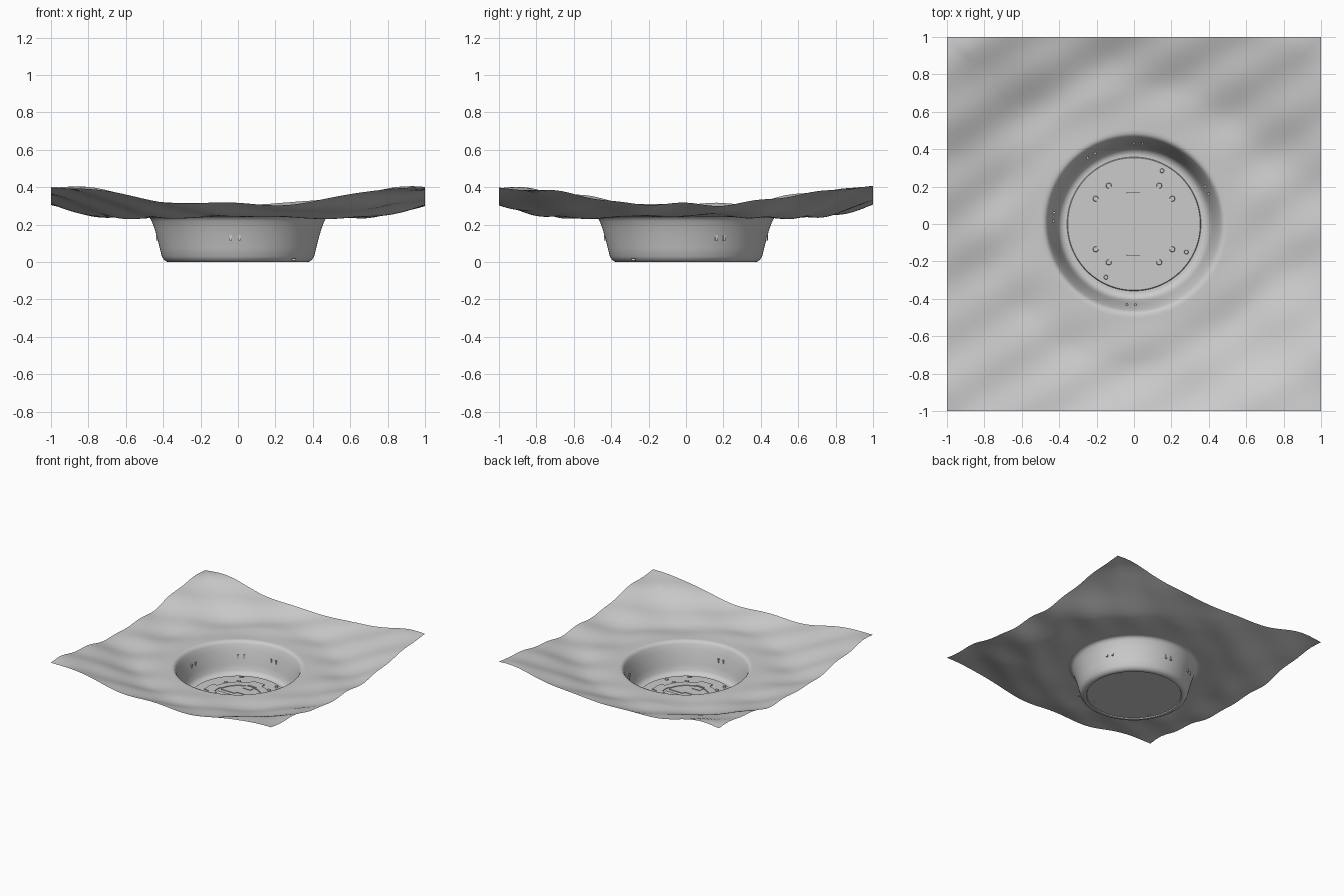
import bpy, bmesh, math
from math import sin, cos, pi, radians
from mathutils import Matrix, Vector

cube = bpy.data.objects.get("Cube")
if cube:
    bpy.data.objects.remove(cube, do_unlink=True)

grey = bpy.data.materials.new("light grey")
grey.use_nodes = True
colour = (0.6, 0.6, 0.6, 1)
grey.diffuse_color = colour
grey.node_tree.nodes["Principled BSDF"].inputs["Base Color"].default_value = colour

FLOOR = 0.008
SEGMENTS = 192
TERRAIN_RINGS = 60


def finish(name, bm, smooth_angle=40):
    mesh = bpy.data.meshes.new(name)
    bm.to_mesh(mesh)
    bm.free()
    mesh.materials.append(grey)
    obj = bpy.data.objects.new(name, mesh)
    bpy.context.collection.objects.link(obj)
    bpy.ops.object.select_all(action='DESELECT')
    obj.select_set(True)
    bpy.context.view_layer.objects.active = obj
    bpy.ops.object.shade_smooth_by_angle(angle=radians(smooth_angle))
    return obj


def smoothstep(a, b, v):
    t = min(max((v - a) / (b - a), 0), 1)
    return t * t * (3 - 2 * t)


def height(x, y):
    """Flat around the pit, rising to the corners, with crossing ripples."""
    r = math.hypot(x, y)
    ripples = -0.006 * sin(11 * x - 18 * y)
    ripples += 0.005 * cos(7 * x + 12 * y)
    ripples += 0.004 * (cos(7.85 * x) + cos(7.85 * y))
    rise = 0.15 * smoothstep(0.72, 1.36, r)
    return 0.243 + rise + ripples * smoothstep(0.45, 0.8, r)


def polar(r, a, z=0.0):
    return Vector((r * cos(a), r * sin(a), z))


# Ground sheet with the pit: rings run from the square edge down to the floor
bm = bmesh.new()
angles = [2 * pi * i / SEGMENTS for i in range(SEGMENTS)]
rings = []
for k in range(TERRAIN_RINGS + 1):
    t = 1 - k / TERRAIN_RINGS
    ring = []
    for a in angles:
        edge = 1 / max(abs(cos(a)), abs(sin(a)))
        p = polar(0.5 + (edge - 0.5) * t, a)
        p.z = height(p.x, p.y)
        ring.append(bm.verts.new(p))
    rings.append(ring)
pit_profile = [(0.485, 0.242), (0.472, 0.236), (0.462, 0.22), (0.447, 0.18),
               (0.432, 0.13), (0.418, 0.075), (0.407, 0.03), (0.395, 0.011),
               (0.38, 0.002), (0.37, 0), (0.358, 0), (0.354, FLOOR)]
for r, z in pit_profile:
    rings.append([bm.verts.new(polar(r, a, z)) for a in angles])
for outer, inner in zip(rings, rings[1:]):
    for i in range(SEGMENTS):
        j = (i + 1) % SEGMENTS
        bm.faces.new((outer[i], outer[j], inner[j], inner[i]))
bm.faces.new(rings[-1])
finish("ground_with_pit", bm)


def prism(bm, points, z0, z1):
    """Solid plate from a flat outline."""
    low = [bm.verts.new((x, y, z0)) for x, y in points]
    high = [bm.verts.new((x, y, z1)) for x, y in points]
    bm.faces.new(low[::-1])
    bm.faces.new(high)
    for i in range(len(points)):
        j = (i + 1) % len(points)
        bm.faces.new((low[i], low[j], high[j], high[i]))


# Floor ring with a square tab on each of its four sides
bm = bmesh.new()
steps = 144
loops = []
for i in range(steps):
    a = 2 * pi * (i + 0.5) / steps
    off = (a + pi / 4) % (pi / 2) - pi / 4
    outer = 0.27 / cos(off) if abs(off) < 0.21 else 0.235
    inner = 0.19 if abs(off) < 0.21 else 0.175
    loops.append([bm.verts.new(polar(r, a, z)) for r, z in
                  ((inner, FLOOR), (inner, FLOOR + 0.006),
                   (outer, FLOOR + 0.006), (outer, FLOOR))])
for i, loop in enumerate(loops):
    after = loops[(i + 1) % steps]
    for k in range(3):
        bm.faces.new((loop[k], loop[k + 1], after[k + 1], after[k]))
bmesh.ops.recalc_face_normals(bm, faces=bm.faces)
finish("tabbed_floor_ring", bm)

# Two half discs with notches, divided by a slot
for side, name in ((1, "back_half_disc"), (-1, "front_half_disc")):
    bm = bmesh.new()
    arc = [(0.168 * cos(a), 0.168 * sin(a))
           for a in (radians(6 + 168 * i / 40) for i in range(41))]
    notch = [(-0.04, 0.0176), (-0.04, 0.04), (0.04, 0.04), (0.04, 0.0176)]
    outline = [(x, side * y) for x, y in arc + notch]
    prism(bm, outline, FLOOR, FLOOR + 0.005)
    step = [(-0.04, 0.12), (0.03, 0.12), (0.03, 0.17), (-0.04, 0.17)]
    prism(bm, [(x, side * y) for x, y in step], FLOOR, FLOOR + 0.009)
    bmesh.ops.recalc_face_normals(bm, faces=bm.faces)
    finish(name, bm)


def studs(name, places, radius, z, tall):
    bm = bmesh.new()
    for x, y in places:
        bmesh.ops.create_cone(bm, cap_ends=True, segments=16, radius1=radius,
                              radius2=radius * 0.85, depth=tall,
                              matrix=Matrix.Translation((x, y, z + tall / 2)))
    finish(name, bm)


# Bolts around the ring and small studs on the floor
bolts = [(sx * x, sy * y) for x, y in ((0.135, 0.205), (0.205, 0.135))
         for sx in (1, -1) for sy in (1, -1)]
studs("ring_bolts", bolts, 0.015, FLOOR, 0.01)
studs("floor_studs", [(0.15, 0.285), (0.3, -0.28), (-0.15, -0.285), (0.28, -0.15)],
      0.012, FLOOR, 0.012)


def blocks(name, places, size):
    """Little bars given by radius, angle and height, turned to face the centre."""
    bm = bmesh.new()
    for r, degrees, z in places:
        a = radians(degrees)
        matrix = (Matrix.Translation(polar(r, a, z)) @ Matrix.Rotation(a, 4, 'Z')
                  @ Matrix.Diagonal((*size, 1)))
        bmesh.ops.create_cube(bm, size=1, matrix=matrix)
    finish(name, bm)


# Short bars on the floor and paired lugs on the pit wall
blocks("floor_bars", [(0.325, a, FLOOR + 0.003) for a in (31, 120, 210, 300)],
       (0.008, 0.035, 0.008))
blocks("wall_lugs", [(0.432, a + d, 0.13) for a in (25, 87, 122, 175, 268)
                     for d in (-3, 3)], (0.014, 0.012, 0.03))
